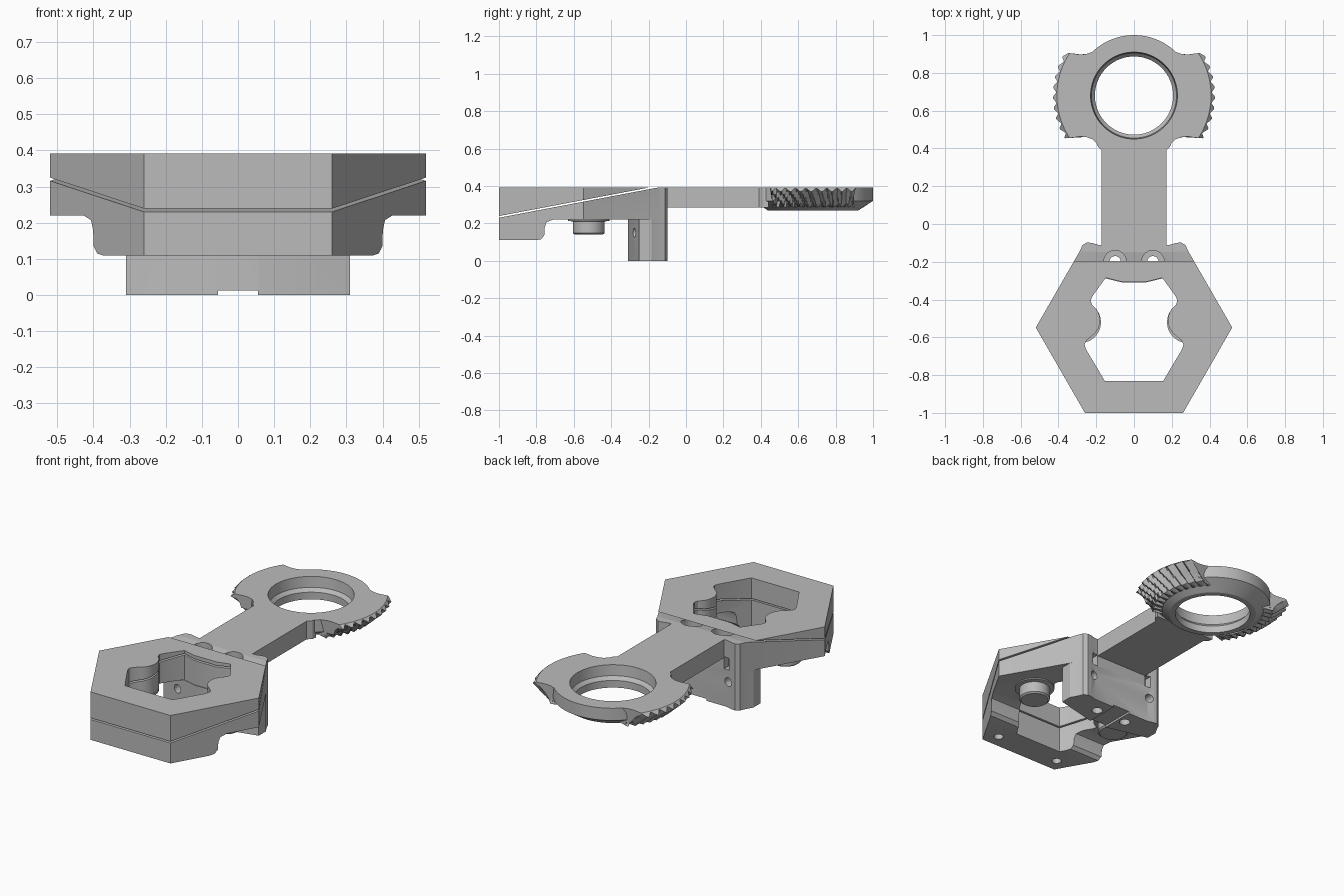
import bpy, bmesh
from math import sin, cos, pi, radians
from mathutils import Matrix, Vector

cube = bpy.data.objects.get("Cube")
if cube:
    bpy.data.objects.remove(cube, do_unlink=True)

grey = bpy.data.materials.new("light_grey")
grey.use_nodes = True
COLOUR = (0.5, 0.5, 0.5, 1)
grey.diffuse_color = COLOUR
for node in grey.node_tree.nodes:
    if node.type == 'BSDF_PRINCIPLED':
        node.inputs["Base Color"].default_value = COLOUR


def finish(name, bm):
    bmesh.ops.recalc_face_normals(bm, faces=bm.faces)
    mesh = bpy.data.meshes.new(name)
    bm.to_mesh(mesh)
    bm.free()
    mesh.materials.append(grey)
    obj = bpy.data.objects.new(name, mesh)
    bpy.context.collection.objects.link(obj)
    return obj


def prism(name, pts, lo, hi, axis='Z'):
    """Extrude a profile: XY points along Z, or YZ points along X."""
    place = (lambda a, b, h: (a, b, h)) if axis == 'Z' else (lambda a, b, h: (h, a, b))
    bm = bmesh.new()
    low = [bm.verts.new(place(a, b, lo)) for a, b in pts]
    high = [bm.verts.new(place(a, b, hi)) for a, b in pts]
    bm.faces.new(low)
    bm.faces.new(high)
    for i in range(len(pts)):
        j = (i + 1) % len(pts)
        bm.faces.new((low[i], low[j], high[j], high[i]))
    return finish(name, bm)


def box(name, x0, x1, y0, y1, z0, z1):
    return prism(name, [(x0, y0), (x1, y0), (x1, y1), (x0, y1)], z0, z1)


def rod(x, y, z, r, length, along_y=False):
    bm = bmesh.new()
    turn = Matrix.Rotation(pi / 2, 4, 'X') if along_y else Matrix()
    bmesh.ops.create_cone(bm, cap_ends=True, segments=32, radius1=r, radius2=r,
                          depth=length, matrix=Matrix.Translation((x, y, z)) @ turn)
    return finish("drill", bm)


def lathe(name, profile, x, y, steps, closed):
    bm = bmesh.new()
    rings = [[bm.verts.new((x + r * cos(2 * pi * k / steps), y + r * sin(2 * pi * k / steps), z))
              for k in range(steps)] for r, z in profile]
    pairs = list(zip(rings, rings[1:]))
    if closed:
        pairs.append((rings[-1], rings[0]))
    else:
        bm.faces.new(rings[0])
        bm.faces.new(rings[-1])
    for a, b in pairs:
        for k in range(steps):
            m = (k + 1) % steps
            bm.faces.new((a[k], a[m], b[m], b[k]))
    return finish(name, bm)


def carve(obj, cutters):
    """Subtract the cutters, bake the result and discard them."""
    for c in cutters:
        c.hide_render = True
        mod = obj.modifiers.new("cut", 'BOOLEAN')
        mod.operation = 'DIFFERENCE'
        mod.solver = 'EXACT'
        mod.object = c
    bpy.context.view_layer.update()
    graph = bpy.context.evaluated_depsgraph_get()
    mesh = bpy.data.meshes.new_from_object(obj.evaluated_get(graph))
    obj.modifiers.clear()
    obj.data = mesh
    for c in cutters:
        bpy.data.objects.remove(c, do_unlink=True)


def mirrored(half):
    return half + [(-x, y) for x, y in reversed(half)]


# Shared plan outlines
back_edge = [(0.285, -0.14), (0.274, -0.113), (0.25, -0.098), (0.225, -0.1), (0.19, -0.11)]
hexagon = mirrored([(0.26, -1), (0.52, -0.548)] + back_edge)
boss_arc = [(0.28 + 0.1 * cos(radians(a)), -0.51 + 0.1 * sin(radians(a)))
            for a in range(125, 236, 10)]
opening = mirrored([(0.07, -0.305), (0.15, -0.285), (0.222, -0.385), (0.229, -0.405)] + boss_arc
                   + [(0.252, -0.617), (0.262, -0.637), (0.255, -0.662), (0.155, -0.83)])


def opening_cutter():
    return prism("opening_cutter", opening, -0.1, 0.6)


def split(y, z0):
    return z0 + 0.19 * (y + 1)


# Wedge-shaped clamp lid above the slanted split
lid = prism("clamp_lid", hexagon, 0.2, 0.392)
below = [(-1.2, split(-1.2, 0.239)), (0.2, split(0.2, 0.239)), (0.2, 0), (-1.2, 0)]
carve(lid, [prism("wedge", below, -1, 1, 'X'), opening_cutter()])

# Clamp base with the front foot left standing below it
base = prism("clamp_base", hexagon, 0.11, 0.392)
above = [(-1.2, split(-1.2, 0.23)), (0.2, split(0.2, 0.23)), (0.2, 0.8), (-1.2, 0.8)]
under = [(-0.8, 0), (-0.8, 0.11), (-0.775, 0.115), (-0.758, 0.135), (-0.755, 0.18),
         (-0.745, 0.207), (-0.71, 0.22), (0.2, 0.22), (0.2, 0)]
cuts = [prism("wedge", above, -1, 1, 'X'), prism("underside", under, -1, 1, 'X'),
        opening_cutter()]
for s in (-1, 1):
    cuts += [rod(s * 0.1, -0.2, 0.3, 0.03, 0.6), rod(s * 0.1, -0.2, 0.43, 0.06, 0.2),
             rod(s * 0.21, -0.92, 0.1, 0.026, 0.12),
             box("nut_slot", s * 0.19 - 0.018, s * 0.19 + 0.018, -0.15, 0, 0.2, 0.29)]
carve(base, cuts)

# Rear post with screw holes and a shallow notch under it
post = prism("rear_post", mirrored([(0.06, -0.31), (0.31, -0.25), (0.31, -0.184)] + back_edge),
             0, 0.22)
cuts = [box("notch", -0.055, 0.055, -0.5, 0.1, -0.1, 0.012)]
for s in (-1, 1):
    cuts += [rod(s * 0.1, -0.2, 0.1, 0.03, 0.5),
             rod(s * 0.2, -0.2, 0.15, 0.025, 0.5, True)]
carve(post, cuts)

# Round knobs under the clamp
knob_profile = [(0.075, 0.14), (0.085, 0.148), (0.085, 0.21), (0.11, 0.213), (0.11, 0.225)]
for side, s in (("left", 1), ("right", -1)):
    lathe("knob_" + side, knob_profile, s * 0.285, -0.52, 40, False)

# Arm, flared where it meets the ring
prism("arm", mirrored([(0.172, -0.115), (0.172, 0.39), (0.195, 0.415), (0.2, 0.44)]),
      0.285, 0.392)

# Ring with a stepped bore and conical underside
CY = 0.68
lathe("ring", [(0.23, 0.392), (0.225, 0.33), (0.207, 0.31), (0.207, 0.268), (0.24, 0.268),
               (0.32, 0.32), (0.32, 0.392)], 0, CY, 96, True)

# Bevel gear segments on both sides of the ring
SPREAD = [(0.28, 47), (0.32, 46), (0.335, 41), (0.36, 37), (0.4, 34), (0.44, 31)]


def half_angle(r):
    for (r0, a0), (r1, a1) in zip(SPREAD, SPREAD[1:]):
        if r <= r1:
            return radians(a0 + (a1 - a0) * (r - r0) / (r1 - r0))
    return radians(SPREAD[-1][1])


def gear_segment(name, facing):
    bm = bmesh.new()
    sections = []
    steps = 72
    for i in range(steps + 1):
        t = 2 * i / steps - 1
        section = []
        for r in (0.28, 0.32, 0.335, 0.36, 0.385, 0.408):
            section.append((r, 0.392))
        for k in range(5, -1, -1):
            u = k / 5
            r, z = 0.335 + 0.095 * u, 0.285 + 0.085 * u
            phase = (t * half_angle(r) / radians(7.5) + 0.7 * u) % 1
            depth = 0.026 * min(1, max(0, 2.6 * abs(phase - 0.5) - 0.2))
            section.append((r - 0.67 * depth, z + 0.74 * depth))
        section.append((0.28, 0.288))
        loop = []
        for r, z in section:
            a = t * half_angle(r)
            loop.append(bm.verts.new((facing * r * cos(a), CY + r * sin(a), z)))
        sections.append(loop)
    n = len(sections[0])
    for a, b in zip(sections, sections[1:]):
        for k in range(n):
            m = (k + 1) % n
            bm.faces.new((a[k], a[m], b[m], b[k]))
    bm.faces.new(sections[0])
    bm.faces.new(sections[-1])
    return finish(name, bm)


gear_segment("gear_segment_left", 1)
gear_segment("gear_segment_right", -1)

# Smooth the round surfaces, keep hard edges
bpy.ops.object.select_all(action='DESELECT')
for obj in bpy.context.collection.objects:
    if obj.type == 'MESH':
        obj.select_set(True)
        bpy.context.view_layer.objects.active = obj
bpy.ops.object.shade_smooth_by_angle(angle=radians(28))
